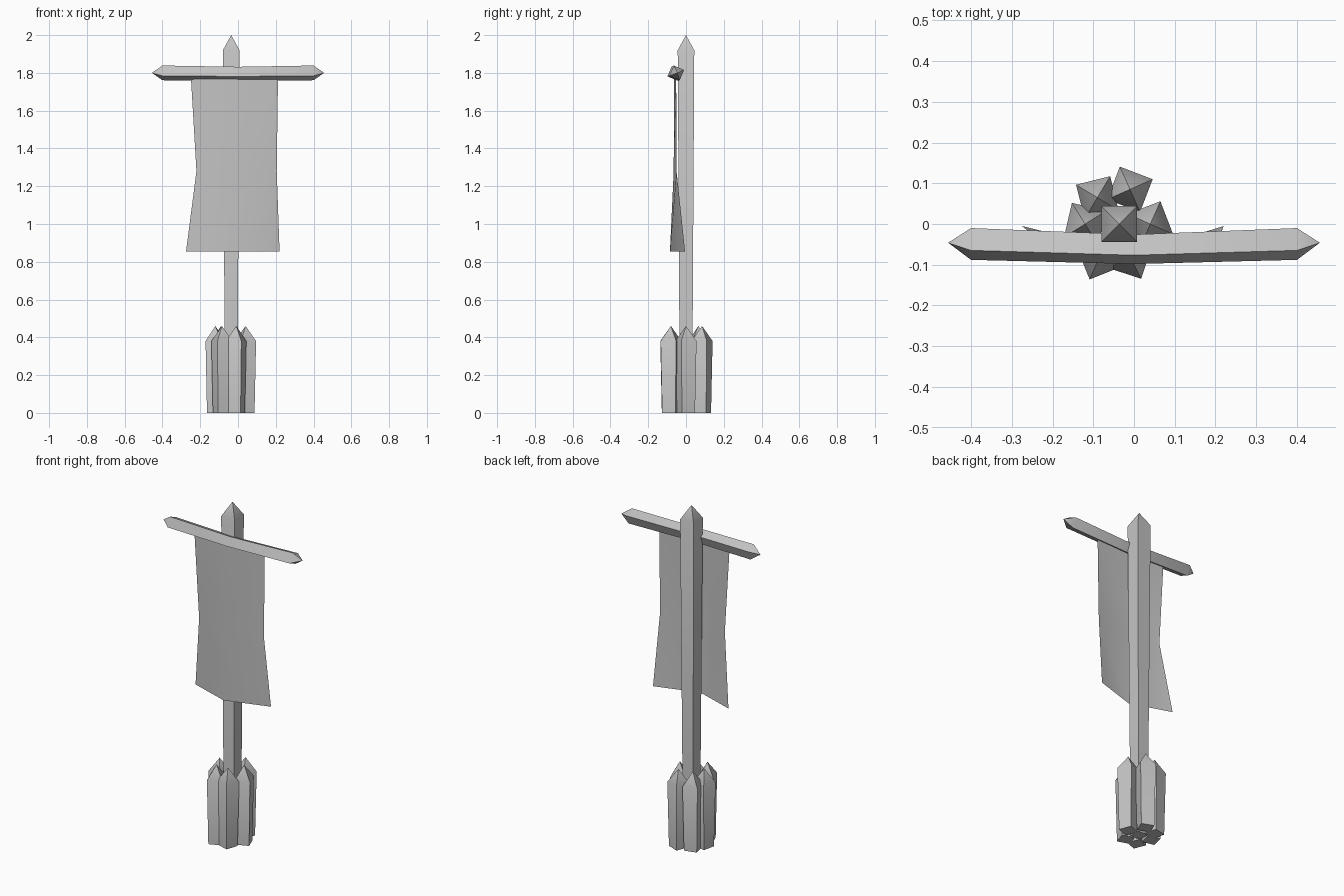
import bpy
import math
from mathutils import Vector

cube = bpy.data.objects.get("Cube")
if cube:
    bpy.data.objects.remove(cube)

# One plain grey for every part
grey = bpy.data.materials.new("plain grey")
grey.use_nodes = True
colour = (0.55, 0.55, 0.55, 1)
grey.diffuse_color = colour
grey.node_tree.nodes["Principled BSDF"].inputs["Base Color"].default_value = colour


def add_object(name, verts, faces):
    mesh = bpy.data.meshes.new(name)
    mesh.from_pydata(verts, [], faces)
    mesh.materials.append(grey)
    obj = bpy.data.objects.new(name, mesh)
    bpy.context.collection.objects.link(obj)
    bpy.ops.object.select_all(action='DESELECT')
    obj.select_set(True)
    bpy.context.view_layer.objects.active = obj
    bpy.ops.object.shade_smooth_by_angle(angle=math.radians(30))
    return obj


def square(centre, u, v, radius, turn):
    """Four corners around a centre in the plane of u and v."""
    angles = [math.radians(turn + 90 * k) for k in range(4)]
    return [Vector(centre) + radius * (math.cos(a) * u + math.sin(a) * v) for a in angles]


def loft(name, rings, end_tip, start_tip=None):
    """Skin square rings, closing with a point or a flat end."""
    verts = [p for ring in rings for p in ring]
    faces = []
    for r in range(len(rings) - 1):
        for k in range(4):
            a, b = 4 * r + k, 4 * r + (k + 1) % 4
            faces.append((a, b, b + 4, a + 4))
    last = len(verts) - 4
    verts.append(Vector(end_tip))
    faces += [(last + k, last + (k + 1) % 4, last + 4) for k in range(4)]
    if start_tip:
        verts.append(Vector(start_tip))
        faces += [((k + 1) % 4, k, last + 5) for k in range(4)]
    else:
        faces.append((3, 2, 1, 0))
    return add_object(name, verts, faces)


X, Y, Z = Vector((1, 0, 0)), Vector((0, 1, 0)), Vector((0, 0, 1))

# Tall pointed pole
pole_x = -0.036
loft("pole",
     [square((pole_x, 0, 0), X, Y, 0.046, 45),
      square((pole_x, 0, 1.92), X, Y, 0.062, 45)],
     (pole_x, 0, 2))

# Ring of short stakes around the foot: x, y, corner angle
stakes = {
    "back_stake": (-0.01, 0.085, 24),
    "back_right_stake": (-0.09, 0.065, 59),
    "right_stake": (-0.12, 0, 32),
    "left_stake": (0.04, 0, 66),
    "front_right_stake": (-0.085, -0.08, 67),
    "front_left_stake": (-0.01, -0.08, 27),
}
for name, (x, y, turn) in stakes.items():
    loft(name,
         [square((x, y, 0), X, Y, 0.052, turn),
          square((x, y, 0.38), X, Y, 0.061, turn)],
         (x, y, 0.46))

# Bowed crossbar with pointed ends
loft("crossbar",
     [square((-0.4, -0.049, 1.8), Y, Z, 0.042, 22),
      square((0, -0.062, 1.796), Y, Z, 0.039, 22),
      square((0.4, -0.049, 1.8), Y, Z, 0.042, 22)],
     (0.456, -0.046, 1.8), (-0.456, -0.046, 1.8))

# Hanging cloth, folded forward along its middle: height, right x, left x, side y, middle y
rows = [(0.855, -0.275, 0.22, -0.005, -0.085),
        (1.28, -0.22, 0.205, -0.05, -0.065),
        (1.79, -0.25, 0.212, -0.052, -0.064)]
cloth = []
for z, right, left, side_y, mid_y in rows:
    cloth += [(right, side_y, z), (-0.035, mid_y, z), (left, side_y, z)]
quads = [(i, i + 1, i + 4, i + 3) for i in (0, 1, 3, 4)]
banner = add_object("banner_cloth", cloth, quads)
banner.data.shade_smooth()
